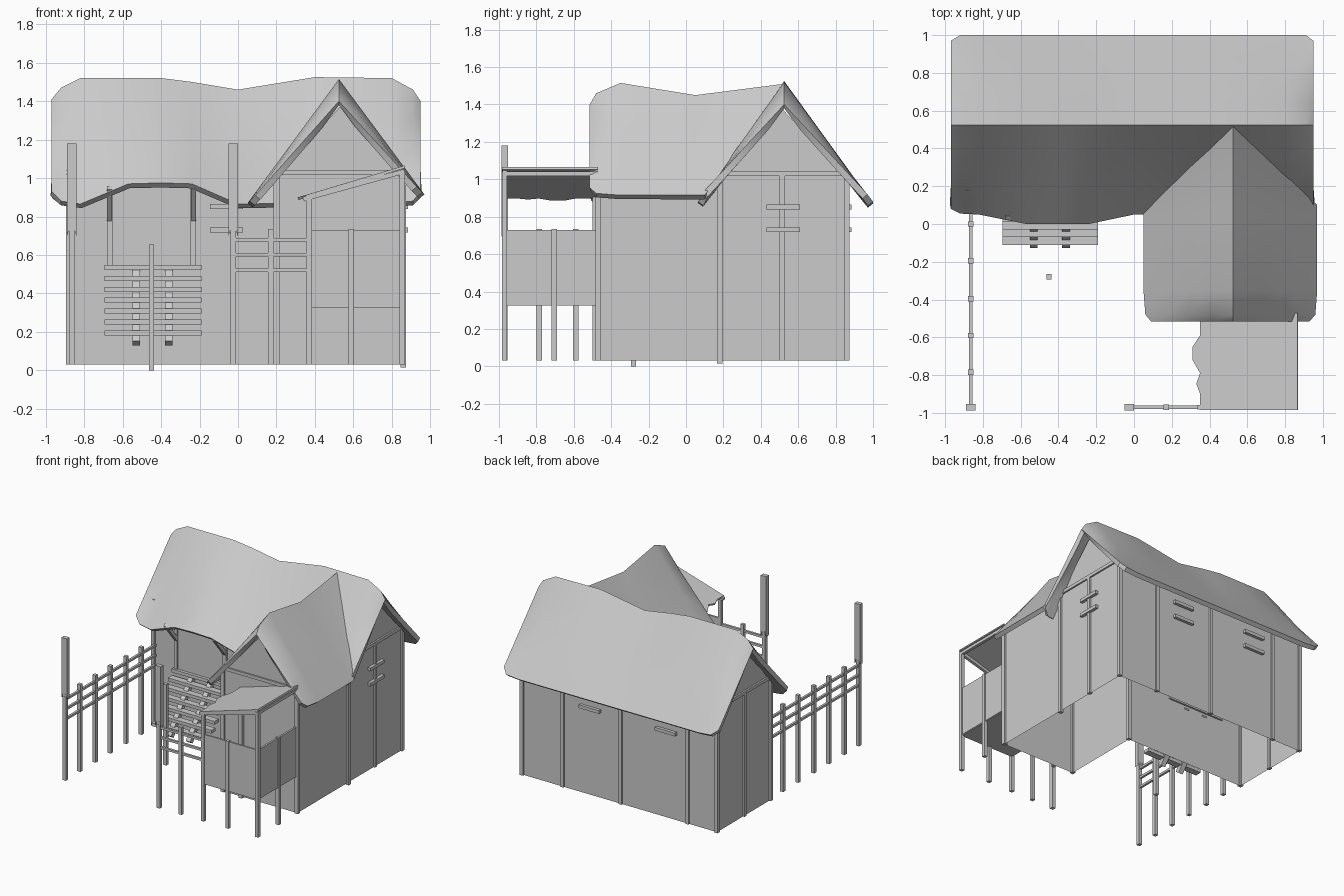
import bpy, bmesh, math
from mathutils import Vector

if "Cube" in bpy.data.objects:
    bpy.data.objects.remove(bpy.data.objects["Cube"])


def make_mesh(name, verts, faces):
    me = bpy.data.meshes.new(name)
    me.from_pydata(verts, [], faces)
    ob = bpy.data.objects.new(name, me)
    bpy.context.collection.objects.link(ob)
    return ob


def box(name, x0, x1, y0, y1, z0, z1):
    v = [(x, y, z) for x in (x0, x1) for y in (y0, y1) for z in (z0, z1)]
    f = [(0, 1, 3, 2), (4, 6, 7, 5), (0, 4, 5, 1), (2, 3, 7, 6), (0, 2, 6, 4), (1, 5, 7, 3)]
    return make_mesh(name, v, f)


def post(name, x, y, z0, z1, w=0.028):
    return box(name, x - w / 2, x + w / 2, y - w / 2, y + w / 2, z0, z1)


def beam(name, a, b, w=0.026):
    # square bar between two points
    a, b = Vector(a), Vector(b)
    ob = box(name, -w / 2, w / 2, -w / 2, w / 2, 0, (b - a).length)
    ob.location = a
    ob.rotation_euler = (b - a).to_track_quat('Z', 'Y').to_euler()
    return ob


def sheet(name, rows, thick):
    # smooth thick sheet from rows of points, thickened downwards
    n = len(rows[0])
    verts = [p for r in rows for p in r]
    faces = [(i * n + j, i * n + j + 1, (i + 1) * n + j + 1, (i + 1) * n + j)
             for i in range(len(rows) - 1) for j in range(n - 1)]
    ob = make_mesh(name, verts, faces)
    bm = bmesh.new()
    bm.from_mesh(ob.data)
    bm.normal_update()
    bmesh.ops.reverse_faces(bm, faces=[f for f in bm.faces if f.normal.z < 0])
    bm.to_mesh(ob.data)
    bm.free()
    m = ob.modifiers.new("thickness", 'SOLIDIFY')
    m.thickness, m.offset = thick, -1
    bpy.ops.object.select_all(action='DESELECT')
    bpy.context.view_layer.objects.active = ob
    ob.select_set(True)
    bpy.ops.object.modifier_apply(modifier=m.name)
    bpy.ops.object.shade_smooth_by_angle(angle=math.radians(35))
    return ob


def lerp(a, b, t):
    return Vector(a).lerp(Vector(b), t)


def slope(eave_a, ridge, eave_b, n=4):
    return ([lerp(eave_a, ridge, i / n) for i in range(n)] +
            [lerp(ridge, eave_b, i / n) for i in range(n + 1)])


# main roof: x, ridge height, front eave y and z, back eave y and z
main = [(-.97, 1.41, .08, .93, .97, .92), (-.92, 1.47, .055, .88, 1, .88), (-.82, 1.52, .05, .865, 1, .87),
        (-.57, 1.52, 0, .97, 1, .87), (-.40, 1.52, 0, .975, 1, .87), (-.24, 1.5, 0, .97, 1, .87),
        (0, 1.46, .05, .865, 1, .87), (.4, 1.525, .06, .87, 1, .87), (.8, 1.52, .06, .87, 1, .87),
        (.91, 1.46, .065, .88, 1, .88), (.95, 1.4, .09, .93, .97, .92)]
sheet("main_roof", [slope((x, fy, fz), (x, .525, rz), (x, by, bz)) for x, rz, fy, fz, by, bz in main], .035)

# wing roof, its back end cut along the valleys
wing = [(-.515, 1.4, .04), (-.48, 1.46, .01), (-.35, 1.515, 0), (.05, 1.45, 0)]
rows = [slope((.05 + i, y, .87 + i), (.525, y, rz), (.97 - i, y, .915 + i)) for y, rz, i in wing]
rows.append(slope((.05, .08, .87), (.525, .52, 1.51), (.97, .1, .915)))
sheet("wing_roof", rows, .035)

# L-shaped wall shell with three gables, open underneath
plan = [(-.88, .18), (.2, .18), (.2, -.47), (.86, -.47), (.86, .18), (.86, .86), (-.88, .86)]
n = len(plan)
verts = [(x, y, .03) for x, y in plan] + [(x, y, 1.01) for x, y in plan]
verts += [(.53, -.47, 1.37), (.86, .52, 1.37), (-.88, .52, 1.37)]
faces = [(i, (i + 1) % n, (i + 1) % n + n, i + n) for i in range(n)]
faces += [(9, 10, 14), (11, 12, 15), (13, 7, 16)]
make_mesh("walls", verts, faces)

# timber frame: corner and wall posts
for x, y in plan:
    post("corner_post", x, y, .015 if (x, y) == (.86, .18) else .03, 1.02, .03)
for x in (.5, -.02, -.62):
    post("back_post", x, .86, .03, .95)
for x in (.86, -.88):
    post("side_post", x, .515, .03, 1.03)
    beam("gable_beam", (x, .18, 1.03), (x, .86, 1.03))
beam("wing_gable_beam", (.2, -.47, 1.03), (.86, -.47, 1.03))

# window bars in pairs
for z in (.73, .852):
    box("side_window_bar", .85, .885, .43, .61, z - .013, z + .013)
    box("front_window_bar", -.145, .025, .155, .185, z - .013, z + .013)
    for x in (.25, -.43):
        box("back_window_bar", x - .09, x + .09, .855, .885, z - .013, z + .013)

# door with frame and eave brackets
box("door", -.655, -.245, .165, .18, .53, .95)
for x in (-.668, -.232):
    post("door_jamb", x, .17, .53, .97)
    beam("eave_bracket", (x, .17, .78), (x, .03, .95))

# stairs
for i in range(7):
    z = .195 + i * .0565
    y = -.085 + i * .042
    box("stair_tread", -.695, -.19, y - .027, y + .027, z - .013, z + .013)
for x in (-.53, -.36):
    beam("stair_stringer", (x, -.11, .14), (x, .17, .51), .04)
post("stair_post", -.45, -.28, 0, .655)

# left fence
for y in (-.97, -.785, -.59, -.395, -.195, 0):
    post("left_fence_post", -.865, y, .03, .735)
for z in (.52, .6, .68):
    beam("left_fence_rail", (-.865, -.97, z), (-.865, .18, z), .018)

# front fence
for x in (-.025, .17):
    post("front_fence_post", x, -.97, .03, .735)
for z in (.52, .6, .68):
    beam("front_fence_rail", (-.025, -.97, z), (.37, -.97, z), .018)

# gate posts with a wider upper sleeve
for x in (-.865, -.025):
    post("gate_post", x, -.97, .03, 1.17, .03)
    w = .025
    s = [(-w, .695), (-w / 2, .735), (0, .705), (w / 2, .735), (w, .695), (w, 1.18), (-w, 1.18)]
    k = len(s)
    v = [(x + a, -.97 + d, z) for d in (-.017, .017) for a, z in s]
    make_mesh("gate_sleeve", v, [tuple(range(k)), tuple(range(2 * k - 1, k - 1, -1))] +
              [(i, i + k, (i + 1) % k + k, (i + 1) % k) for i in range(k)])

# side porch
for x, top in ((.37, .91), (.59, .735), (.855, 1.04)):
    post("porch_front_post", x, -.97, .03, top)
post("porch_side_post", .855, -.705, .03, .735)
post("porch_back_post", .37, -.485, .03, .91)
box("porch_front_wall", .37, .855, -.975, -.96, .33, .73)
box("porch_side_wall", .845, .86, -.97, -.47, .33, .73)
box("porch_floor", .37, .855, -.97, -.47, .325, .34)
beam("porch_front_beam", (.34, -.97, .89), (.865, -.97, 1.035), .024)
beam("porch_side_beam", (.855, -.97, 1.03), (.855, -.47, 1.03), .024)

# porch roof with a ragged left edge
edge = [(-.985, .35), (-.9, .35), (-.845, .33), (-.79, .35), (-.72, .31), (-.65, .31), (-.59, .35), (-.47, .35)]
sheet("porch_roof", [[lerp((x, y, .905 + (x - .33) * .29), (.865, y, 1.065), t / 3) for t in range(4)]
                     for y, x in edge], .014)
